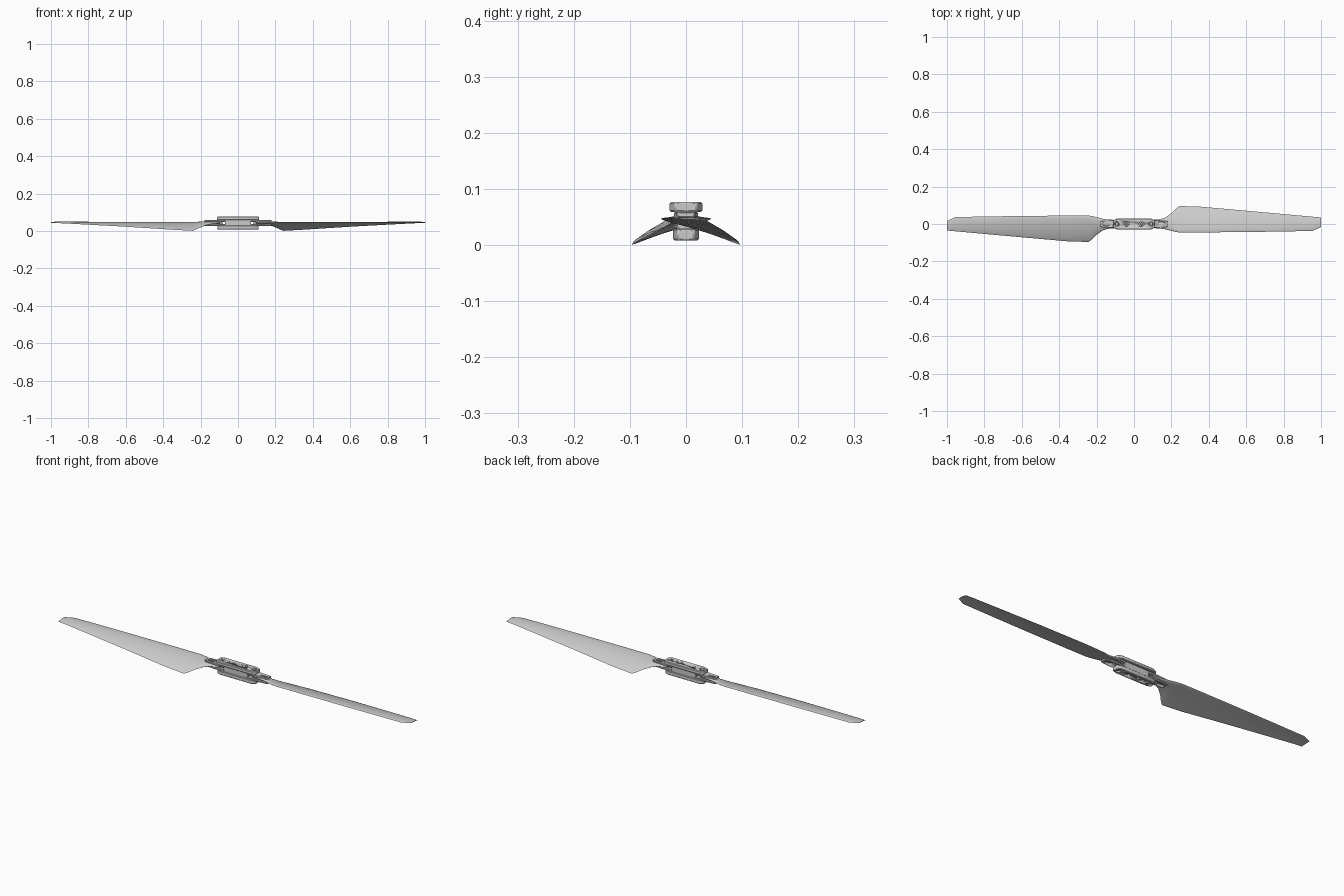
import bpy, bmesh, math
from mathutils import Matrix

if "Cube" in bpy.data.objects:
    bpy.data.objects.remove(bpy.data.objects["Cube"])


def finish(bm, name, angle=30, bevel=0):
    bmesh.ops.recalc_face_normals(bm, faces=bm.faces[:])
    me = bpy.data.meshes.new(name)
    bm.to_mesh(me)
    bm.free()
    ob = bpy.data.objects.new(name, me)
    bpy.context.collection.objects.link(ob)
    if bevel:
        m = ob.modifiers.new("bevel", "BEVEL")
        m.width, m.segments, m.limit_method = bevel, 1, 'ANGLE'
    bpy.ops.object.select_all(action='DESELECT')
    bpy.context.view_layer.objects.active = ob
    ob.select_set(True)
    bpy.ops.object.shade_smooth_by_angle(angle=math.radians(angle))
    return ob


def prism(name, outline, z0, z1, bevel=0.002, turn=0):
    bm = bmesh.new()
    f = bm.faces.new([bm.verts.new((x, y, z0)) for x, y in outline])
    r = bmesh.ops.extrude_face_region(bm, geom=[f])
    for v in r['geom']:
        if isinstance(v, bmesh.types.BMVert):
            v.co.z = z1
    bm.transform(Matrix.Rotation(turn, 4, 'Z'))
    return finish(bm, name, bevel=bevel)


def mirrored(half):
    # half outline given for y > 0, closed by mirroring in y
    return half + [(x, -y) for x, y in reversed(half)]


def circle(cx, r, n=20):
    return [(cx + r * math.cos(2 * math.pi * i / n), r * math.sin(2 * math.pi * i / n)) for i in range(n)]


def cut(ob, outline, z0, z1, turn=0):
    c = prism("cutter", outline, z0, z1, 0, turn)
    c.hide_render = True
    c.hide_set(True)
    c.display_type = 'WIRE'
    m = ob.modifiers.new("hole", "BOOLEAN")
    m.object, m.operation, m.solver = c, 'DIFFERENCE', 'EXACT'


# blade stations: x, front y, back y, front z, back z, thickness
STATIONS = [
    (0.100, -0.022, 0.022, 0.046, 0.043, 0.018),
    (0.140, -0.024, 0.026, 0.047, 0.039, 0.017),
    (0.170, -0.029, 0.036, 0.047, 0.032, 0.015),
    (0.200, -0.037, 0.058, 0.047, 0.020, 0.013),
    (0.222, -0.042, 0.080, 0.047, 0.009, 0.012),
    (0.242, -0.045, 0.096, 0.047, 0.001, 0.011),
    (0.350, -0.045, 0.093, 0.047, 0.007, 0.010),
    (0.600, -0.043, 0.071, 0.047, 0.023, 0.008),
    (0.800, -0.040, 0.053, 0.047, 0.034, 0.006),
    (0.955, -0.037, 0.039, 0.047, 0.042, 0.004),
    (1.000, -0.016, 0.035, 0.047, 0.043, 0.003),
]


def blade(name, turn):
    bm = bmesh.new()
    n = 10
    rings = []
    for x, ya, yb, za, zb, th in STATIONS:
        ring = []
        for i in range(2 * n):
            a = math.pi * i / n
            t = (1 - math.cos(a)) / 2
            camber = 0.045 * (yb - ya) * 4 * t * (1 - t)
            half = th / 2 * math.sin(a) * (1.1 - 0.4 * t)
            ring.append(bm.verts.new((x, ya + (yb - ya) * t, za + (zb - za) * t + camber + half)))
        rings.append(ring)
    for p, q in zip(rings, rings[1:]):
        for i in range(2 * n):
            j = (i + 1) % (2 * n)
            bm.faces.new((p[i], p[j], q[j], q[i]))
    bm.faces.new(rings[0])
    bm.faces.new(rings[-1])
    bm.transform(Matrix.Rotation(turn, 4, 'Z'))
    return finish(bm, name, angle=40)


# clamp plates with chamfered ends, above and below
def plate(name, length, width, z0, z1):
    e = width * 0.65
    half = [(-length, e), (-length + 0.022, width), (length - 0.022, width), (length, e)]
    ob = prism(name, mirrored(half), z0, z1, 0.003)
    for s in (-1, 1):
        for cx, r in ((0.04, 0.013), (0.092, 0.012)):
            cut(ob, circle(s * cx, r), -0.05, 0.2)
    return ob


plate("top_plate", 0.113, 0.029, 0.059, 0.077)
plate("bottom_plate", 0.110, 0.023, 0.008, 0.029)

# centre block between the plates
prism("centre_block", mirrored([(-0.07, 0.019), (0.07, 0.019)]), 0.026, 0.062)

for side, turn in (("right", 0), ("left", math.pi)):
    blade(side + "_blade", turn)
    # slotted root bracket gripping the blade
    half = [(0.066, 0.021), (0.125, 0.021), (0.168, 0.018), (0.180, 0.014)]
    slot = [(0.132, 0.008), (0.138, 0.011), (0.160, 0.009), (0.166, 0.006)]
    for part, z0, z1 in (("upper", 0.049, 0.059), ("lower", 0.028, 0.038)):
        b = prism(side + "_" + part + "_bracket", mirrored(half), z0, z1, 0.002, turn)
        cut(b, mirrored(slot), z0 - 0.01, z1 + 0.01, turn)
    # bolts set into the plate holes
    prism(side + "_pivot_bolt", circle(0.092, 0.009), 0.012, 0.074, 0.001, turn)
    prism(side + "_hub_bolt", circle(0.04, 0.008, 6), 0.012, 0.071, 0.001, turn)
